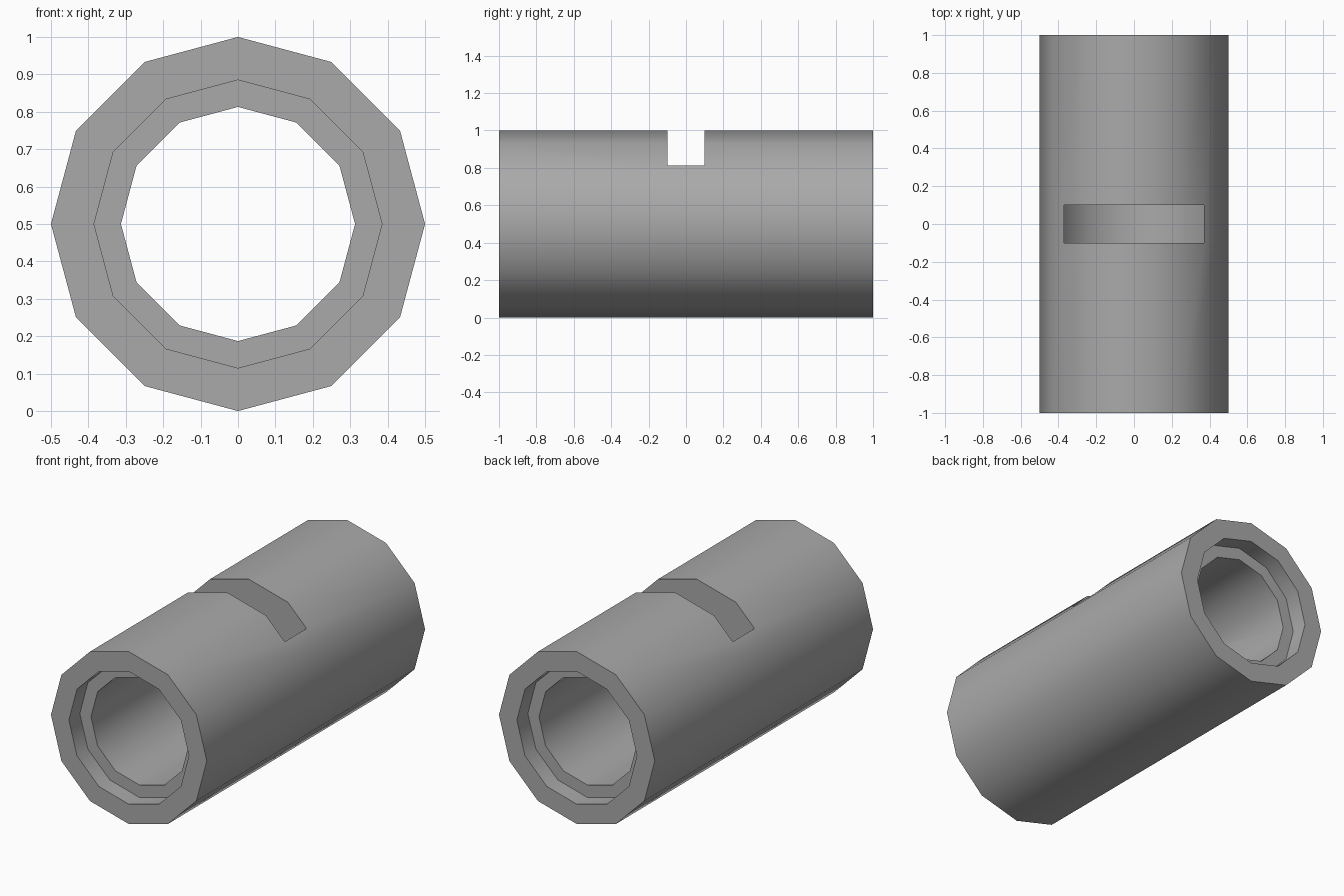
import bpy
import bmesh
from math import cos, sin, pi

cube = bpy.data.objects.get("Cube")
if cube:
    bpy.data.objects.remove(cube, do_unlink=True)

SIDES = 12
CENTRE_Z = 0.5
OUTER, SOCKET, BORE, CAVITY = 0.5, 0.385, 0.313, 0.45
SLOT = 0.1

# Plain grey material
grey = bpy.data.materials.new("grey")
grey.use_nodes = True
colour = (0.4, 0.4, 0.4, 1)
grey.diffuse_color = colour
grey.node_tree.nodes["Principled BSDF"].inputs["Base Color"].default_value = colour


def add_object(name, bm):
    bmesh.ops.recalc_face_normals(bm, faces=bm.faces)
    mesh = bpy.data.meshes.new(name)
    bm.to_mesh(mesh)
    bm.free()
    obj = bpy.data.objects.new(name, mesh)
    bpy.context.collection.objects.link(obj)
    mesh.materials.append(grey)
    return obj


def lathe(name, profile):
    """Turn a closed (radius, y) profile around the long axis."""
    bm = bmesh.new()
    rings = []
    for i in range(SIDES):
        a = 2 * pi * i / SIDES
        rings.append([bm.verts.new((r * sin(a), y, CENTRE_Z + r * cos(a)))
                      for r, y in profile])
    n = len(profile)
    for i in range(SIDES):
        here, there = rings[i], rings[(i + 1) % SIDES]
        for j in range(n):
            k = (j + 1) % n
            bm.faces.new((here[j], here[k], there[k], there[j]))
    return add_object(name, bm)


# Tube with a stepped socket at each end and a ring cavity in the middle
half = [(CAVITY, SLOT), (BORE, SLOT), (BORE, 0.9), (SOCKET, 0.9),
        (SOCKET, 1), (OUTER, 1), (OUTER, SLOT)]
profile = half + [(r, -y) for r, y in reversed(half)]
tube = lathe("tube_body", profile)

# Slot across the top, opening into the cavity
bm = bmesh.new()
bmesh.ops.create_cube(bm, size=1)
for v in bm.verts:
    v.co.x *= 0.74
    v.co.y *= 2 * SLOT
    v.co.z = 0.65 if v.co.z < 0 else 1.1
cutter = add_object("slot_cutter", bm)
cutter.hide_render = True

cut = tube.modifiers.new("slot", "BOOLEAN")
cut.operation = "DIFFERENCE"
cut.solver = "EXACT"
cut.object = cutter

bpy.ops.object.select_all(action="DESELECT")
tube.select_set(True)
bpy.context.view_layer.objects.active = tube
bpy.ops.object.modifier_apply(modifier=cut.name)
bpy.data.objects.remove(cutter, do_unlink=True)

# Round the facets while keeping the rims crisp
bpy.ops.object.shade_smooth_by_angle(angle=0.7)
